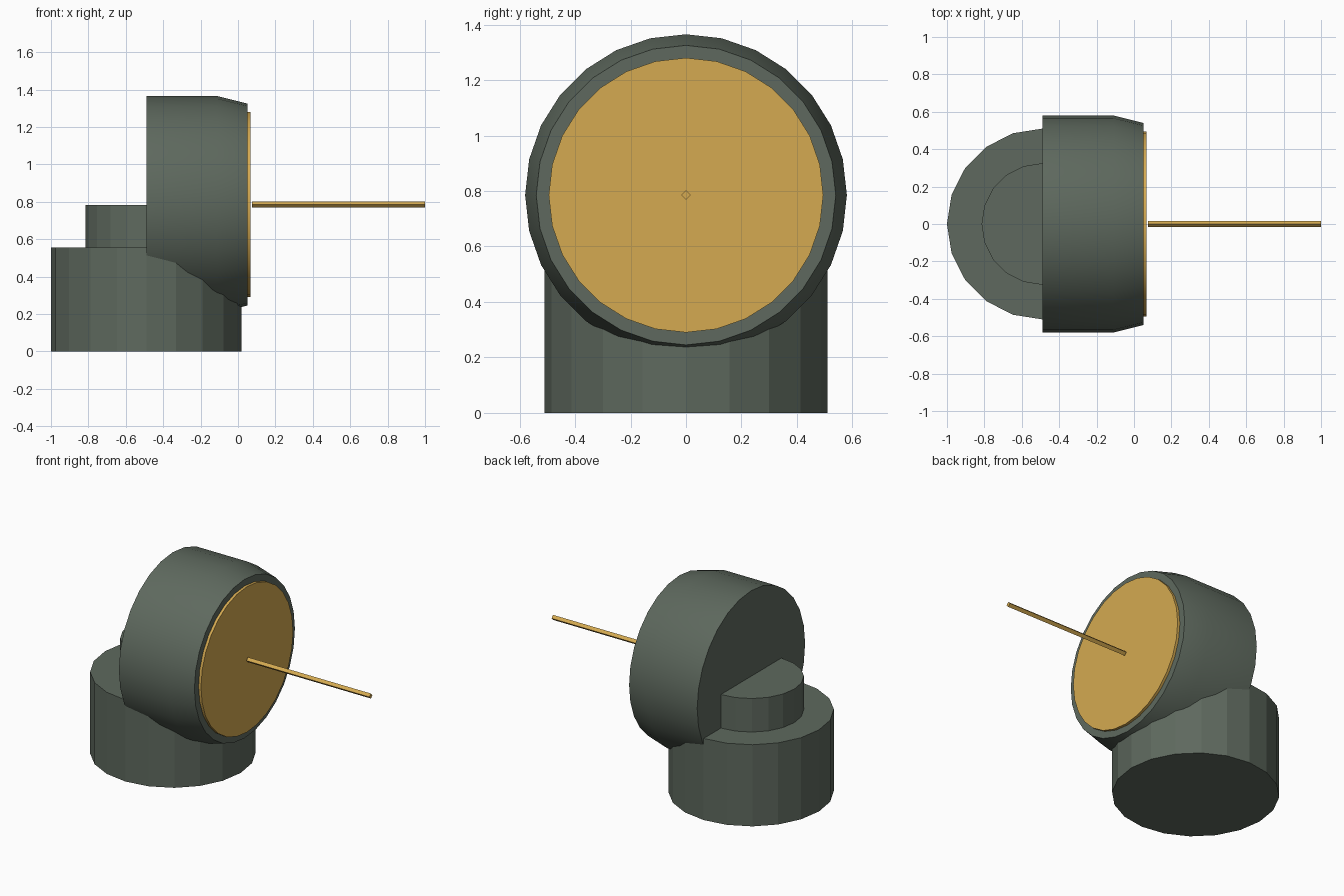
import bpy
import bmesh
from math import cos, sin, tau, radians
from mathutils import Vector

cube = bpy.data.objects.get("Cube")
if cube:
    bpy.data.objects.remove(cube, do_unlink=True)


def material(name, rgb):
    mat = bpy.data.materials.new(name)
    mat.use_nodes = True
    colour = (*rgb, 1)
    mat.diffuse_color = colour
    mat.node_tree.nodes["Principled BSDF"].inputs["Base Color"].default_value = colour
    return mat


def turned(name, profile, sides, axis, origin, mat, smooth=False):
    """Closed turned solid; profile is (distance along axis, radius)."""
    bm = bmesh.new()
    rings = []
    for dist, radius in profile:
        ring = []
        for i in range(sides):
            u, v = radius * cos(tau * i / sides), radius * sin(tau * i / sides)
            co = (dist, u, v) if axis == "X" else (u, v, dist)
            ring.append(bm.verts.new(Vector(co) + Vector(origin)))
        rings.append(ring)
    for low, high in zip(rings, rings[1:]):
        for i in range(sides):
            j = (i + 1) % sides
            bm.faces.new((low[i], low[j], high[j], high[i]))
    bm.faces.new(rings[0][::-1])
    bm.faces.new(rings[-1])
    bmesh.ops.recalc_face_normals(bm, faces=bm.faces)
    mesh = bpy.data.meshes.new(name)
    bm.to_mesh(mesh)
    bm.free()
    mesh.materials.append(mat)
    obj = bpy.data.objects.new(name, mesh)
    bpy.context.collection.objects.link(obj)
    if smooth:
        bpy.ops.object.select_all(action="DESELECT")
        obj.select_set(True)
        bpy.context.view_layer.objects.active = obj
        bpy.ops.object.shade_smooth_by_angle(angle=radians(25))
    return obj


green = material("grey green", (0.112, 0.141, 0.112))
gold = material("gold", (0.66, 0.40, 0.082))

base_centre = (-0.49, 0, 0)
head_centre = (0, 0, 0.785)

# Upright base and neck
turned("base", [(0, 0.51), (0.555, 0.51)], 20, "Z", base_centre, green)
turned("neck", [(0.555, 0.325), (0.783, 0.325)], 20, "Z", base_centre, green)

# Sideways head with a tapered rim
turned("head", [(-0.49, 0.58), (-0.11, 0.58), (0.05, 0.54)], 28, "X",
       head_centre, green, smooth=True)

# Lens plate and thin beam
turned("lens", [(0.05, 0.495), (0.068, 0.495)], 28, "X", head_centre, gold, smooth=True)
turned("beam", [(0.075, 0.017), (1.0, 0.017)], 4, "X", head_centre, gold)
